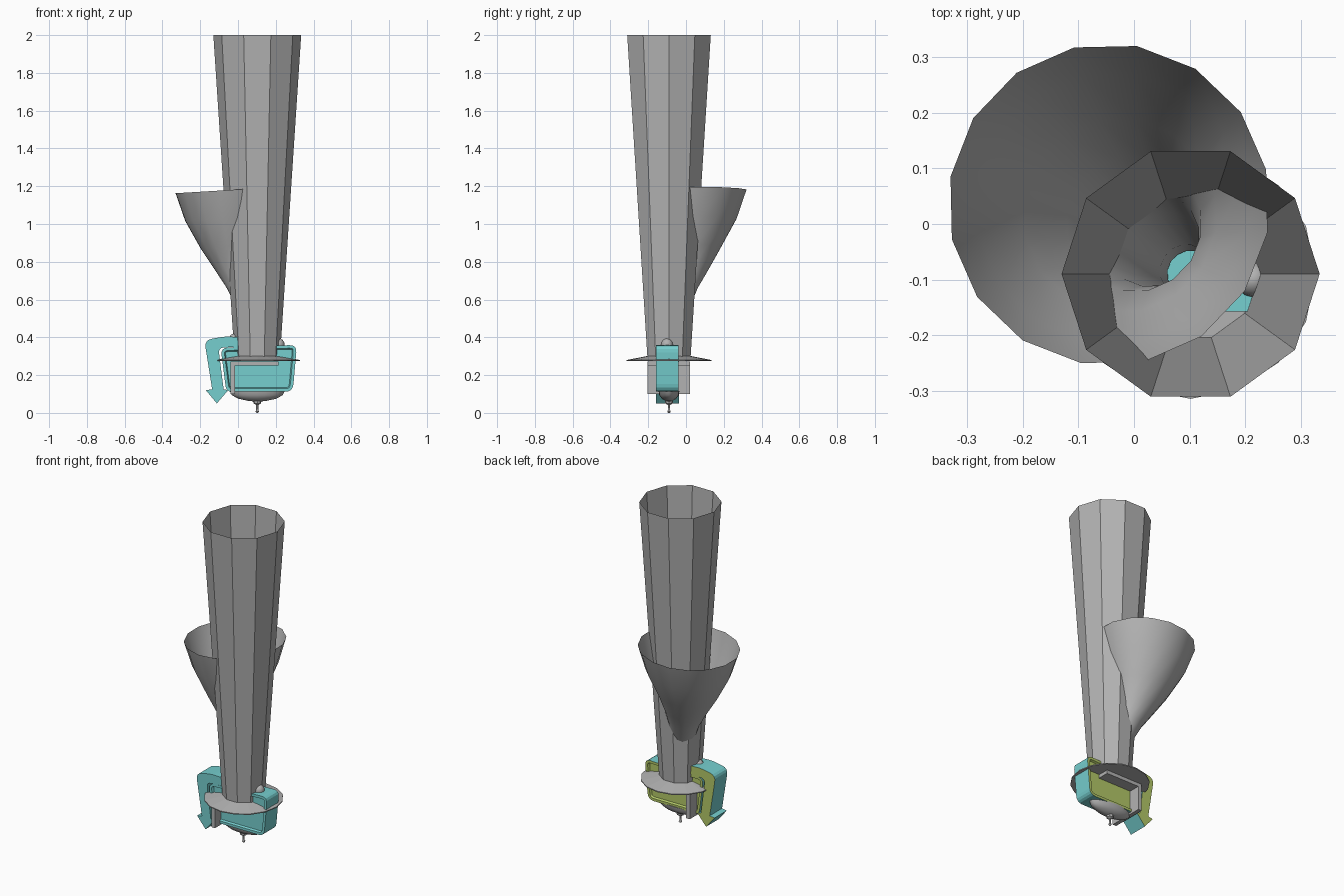
import bpy, bmesh, math
from mathutils import Vector

if "Cube" in bpy.data.objects:
    bpy.data.objects.remove(bpy.data.objects["Cube"])

CX, CY = 0.102, -0.09          # main vertical axis


def material(name, rgb):
    m = bpy.data.materials.new(name)
    m.diffuse_color = (*rgb, 1)
    m.use_nodes = True
    m.node_tree.nodes["Principled BSDF"].inputs["Base Color"].default_value = m.diffuse_color
    return m


GRAY = material("gray", (0.45, 0.45, 0.45))
TEAL = material("teal", (0.18, 0.62, 0.62))
GREEN = material("olive_green", (0.45, 0.58, 0.14))


def finish(bm, name, mats, smooth=None, normals=True):
    if normals:
        bmesh.ops.recalc_face_normals(bm, faces=bm.faces)
    me = bpy.data.meshes.new(name)
    bm.to_mesh(me)
    bm.free()
    ob = bpy.data.objects.new(name, me)
    bpy.context.collection.objects.link(ob)
    for m in mats:
        me.materials.append(m)
    if smooth:
        bpy.ops.object.select_all(action='DESELECT')
        ob.select_set(True)
        bpy.context.view_layer.objects.active = ob
        bpy.ops.object.shade_smooth_by_angle(angle=math.radians(smooth))
    return ob


def loft(name, rings, n, start=0, caps=False, smooth=None, squash=1):
    """Rings are (x, y, z, radius, tilt); tilt is the slope of z along x."""
    bm = bmesh.new()
    loops = []
    for x, y, z, r, tilt in rings:
        loop = []
        for i in range(n):
            a = math.radians(start) + 2 * math.pi * i / n
            dx = r * math.cos(a)
            loop.append(bm.verts.new((x + dx, y + squash * r * math.sin(a), z + tilt * dx)))
        loops.append(loop)
    for a, b in zip(loops, loops[1:]):
        for i in range(n):
            j = (i + 1) % n
            bm.faces.new((a[i], a[j], b[j], b[i]))
    if caps:
        bm.faces.new(loops[0])
        bm.faces.new(loops[-1])
    return finish(bm, name, [GRAY], smooth)


def lathe(name, profile, n, **kw):
    return loft(name, [(CX, CY, z, r, 0) for r, z in profile], n, **kw)


def rounded(points):
    """Round the corners of (x, z, radius) points."""
    out = []
    for i, (x, z, r) in enumerate(points):
        p = Vector((x, z))
        if r == 0:
            out.append(p)
            continue
        a = Vector(points[i - 1][:2])
        b = Vector(points[(i + 1) % len(points)][:2])
        a, b = p + (a - p).normalized() * r, p + (b - p).normalized() * r
        for k in range(5):
            t = k / 4
            out.append((1 - t) ** 2 * a + 2 * t * (1 - t) * p + t * t * b)
    return out


def slab(name, points, y0, y1, panel=0):
    """Extruded front outline, teal with a green back; panel insets both faces."""
    bm = bmesh.new()
    base = bm.faces.new([bm.verts.new((p.x, y0, p.y)) for p in rounded(points)])
    res = bmesh.ops.extrude_face_region(bm, geom=[base], use_keep_orig=True)
    verts = [g for g in res["geom"] if isinstance(g, bmesh.types.BMVert)]
    bmesh.ops.translate(bm, verts=verts, vec=(0, y1 - y0, 0))
    bmesh.ops.recalc_face_normals(bm, faces=bm.faces)
    if panel:
        for f in [f for f in bm.faces if abs(f.normal.y) > 0.9]:
            bmesh.ops.inset_region(bm, faces=[f], thickness=panel)
            bmesh.ops.inset_region(bm, faces=[f], thickness=0.006, depth=-0.012)
    bm.normal_update()
    for f in bm.faces:
        f.material_index = 1 if f.normal.y > 0.3 else 0
    return finish(bm, name, [TEAL, GREEN], normals=False)


def box(name, lo, hi):
    bm = bmesh.new()
    bmesh.ops.create_cube(bm, size=1)
    for v in bm.verts:
        v.co = [(a + b) / 2 + c * (b - a) for a, b, c in zip(lo, hi, v.co)]
    return finish(bm, name, [GRAY])


def ball(name, loc, scale):
    bm = bmesh.new()
    bmesh.ops.create_uvsphere(bm, u_segments=12, v_segments=8, radius=1)
    for v in bm.verts:
        v.co = [l + c * s for l, c, s in zip(loc, v.co, scale)]
    return finish(bm, name, [GRAY], 60)


# Tall ten-sided flaring tube, open at the top
lathe("tall_tube", [(0.12, 0.29), (0.2325, 2.0)], 10)

# Curved side horn growing out of the tube
loft("side_horn", [
    (CX, CY, 0.36, 0.042, 0),
    (0.095, -0.085, 0.45, 0.048, 0),
    (0.06, -0.05, 0.56, 0.072, 0.02),
    (0.03, -0.025, 0.66, 0.088, 0.04),
    (0.0, 0.0, 0.76, 0.122, 0.05),
    (-0.025, 0.015, 0.88, 0.175, 0.06),
    (-0.038, 0.028, 1.03, 0.245, 0.06),
    (-0.045, 0.035, 1.18, 0.29, 0.06),
], 16, start=12.5, smooth=60)

# Shallow collar disc at the foot of the tube
lathe("collar_disc", [(0.225, 0.274), (0.225, 0.28), (0.12, 0.30)], 16, caps=True)

# L-shaped bracket under the collar
box("bracket_top", (-0.04, -0.205, 0.25), (0.215, 0.02, 0.272))
box("bracket_side", (-0.04, -0.205, 0.10), (-0.015, 0.02, 0.26))

# Flat rounded body with recessed panels
slab("body", [(-0.092, 0.345, 0.04), (0.312, 0.36, 0.04),
              (0.29, 0.112, 0.04), (-0.062, 0.112, 0.03)], -0.158, -0.04, panel=0.016)

# Curved arm ending in an arrowhead
slab("arrow_arm", [(0.04, 0.40, 0), (-0.07, 0.405, 0.03), (-0.178, 0.385, 0.04),
                   (-0.137, 0.125, 0), (-0.17, 0.12, 0), (-0.112, 0.05, 0),
                   (-0.052, 0.12, 0), (-0.076, 0.125, 0), (-0.104, 0.345, 0.03),
                   (0.04, 0.352, 0)], -0.16, -0.038)

# Round studs on top of the teal parts
ball("right_stud", (0.215, -0.1, 0.36), (0.032, 0.032, 0.035))
ball("left_stud", (-0.02, -0.1, 0.39), (0.028, 0.028, 0.03))

# Shallow bowl under the body
lathe("lower_bowl", [(0.145, 0.116), (0.135, 0.094), (0.10, 0.075),
                     (0.05, 0.064), (0.015, 0.06)], 20, caps=True, smooth=50, squash=0.38)

# Small pin hanging at the bottom
lathe("bottom_pin", [(0.022, 0.064), (0.02, 0.05), (0.006, 0.042), (0.006, 0.014),
                     (0.01, 0.007), (0.004, 0.0)], 8, caps=True, smooth=40)
